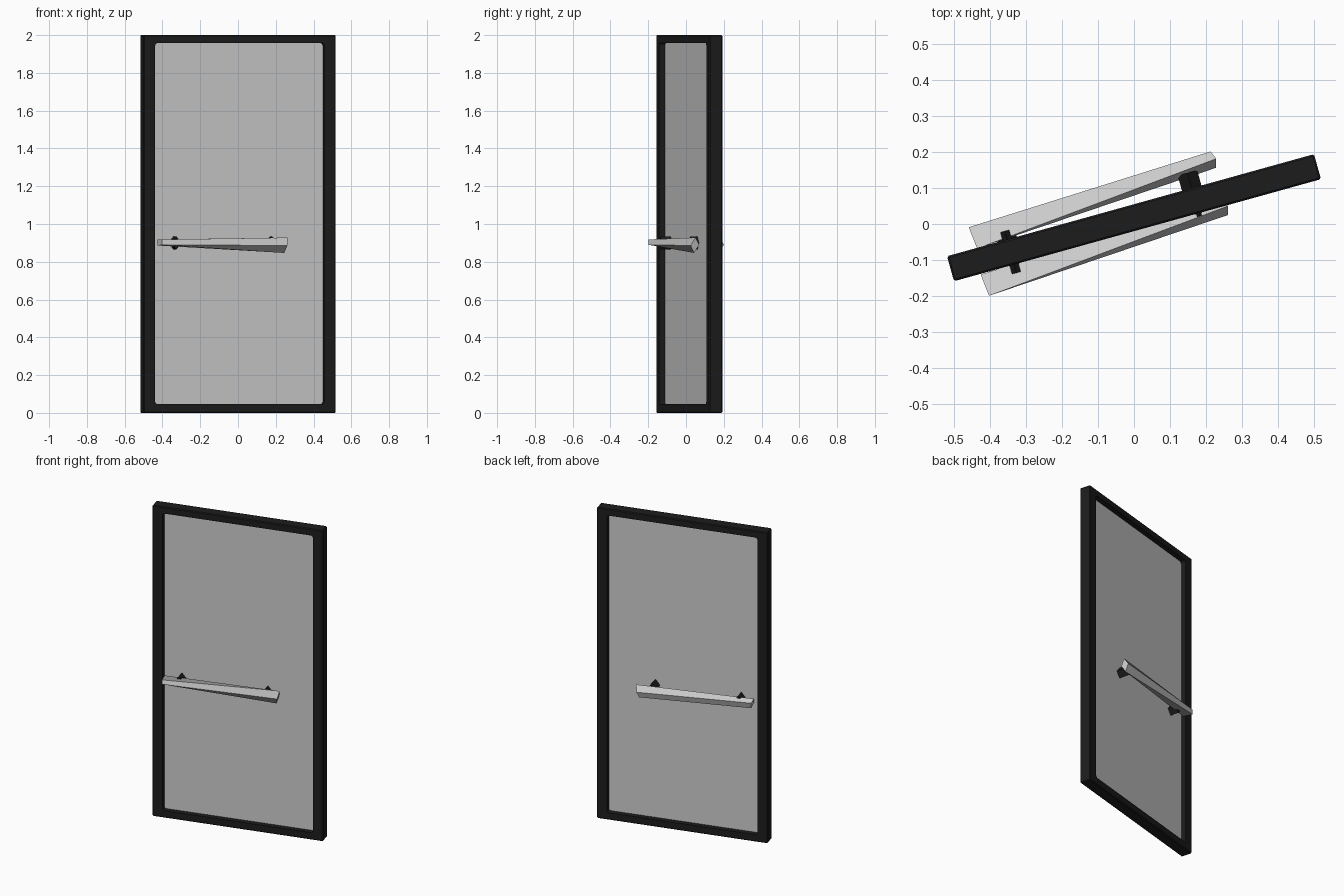
import bpy, bmesh, math
from mathutils import Matrix, Vector

if "Cube" in bpy.data.objects:
    bpy.data.objects.remove(bpy.data.objects["Cube"])

ANGLE = math.atan2(0.285, 1.025)
DOOR = Matrix.Translation((0, 0.0175, 0)) @ Matrix.Rotation(ANGLE, 4, 'Z')

frame_mat = bpy.data.materials.new("black_frame")
frame_mat.diffuse_color = (0.012, 0.012, 0.012, 1)
frame_mat.use_nodes = True
frame_mat.node_tree.nodes["Principled BSDF"].inputs["Base Color"].default_value = frame_mat.diffuse_color


def make_object(name, bm, mat=None):
    bmesh.ops.recalc_face_normals(bm, faces=bm.faces)
    mesh = bpy.data.meshes.new(name)
    bm.to_mesh(mesh)
    bm.free()
    obj = bpy.data.objects.new(name, mesh)
    bpy.context.collection.objects.link(obj)
    if mat:
        mesh.materials.append(mat)
    return obj


def box(name, size, centre, mat=None, bevel=0, vertical_only=False):
    """Box in door space; optionally rounds only the edges along the depth."""
    bm = bmesh.new()
    bmesh.ops.create_cube(bm, size=1)
    bmesh.ops.scale(bm, vec=size, verts=bm.verts)
    bmesh.ops.translate(bm, vec=centre, verts=bm.verts)
    if bevel:
        edges = [e for e in bm.edges if not vertical_only
                 or abs(e.verts[0].co.y - e.verts[1].co.y) > 1e-4]
        bmesh.ops.bevel(bm, geom=edges, offset=bevel, affect='EDGES',
                        segments=3 if vertical_only else 1, profile=0.5)
    bm.transform(DOOR)
    return make_object(name, bm, mat)


def loft(name, start, end, mat=None):
    """Solid between two four-sided cross-sections."""
    bm = bmesh.new()
    a = [bm.verts.new(p) for p in start]
    b = [bm.verts.new(p) for p in end]
    bm.faces.new(a)
    bm.faces.new(b[::-1])
    for i in range(4):
        j = (i + 1) % 4
        bm.faces.new((a[i], b[i], b[j], a[j]))
    return make_object(name, bm, mat)


# Frame with a rounded opening
frame = box("door_frame", (1.056, 0.072, 2), (0, 0, 1), frame_mat, bevel=0.005)
cutter = box("opening_cutter", (0.93, 0.2, 1.912), (0, 0, 1.002),
             frame_mat, bevel=0.014, vertical_only=True)
cutter.hide_render = True
cutter.hide_viewport = True
cut = frame.modifiers.new("opening", 'BOOLEAN')
cut.object = cutter
cut.operation = 'DIFFERENCE'
cut.solver = 'EXACT'

# Glass in the middle of the frame
box("glass_panel", (0.94, 0.008, 1.922), (0, 0, 1.002))

# Twisted tapering handle bars: top outer, bottom outer, bottom inner, top inner
left = [(-0.402, -0.199, 0.918), (-0.402, -0.199, 0.890),
        (-0.425, -0.140, 0.886), (-0.425, -0.140, 0.918)]
right = [(0.261, 0.050, 0.928), (0.261, 0.025, 0.886),
         (0.245, 0.043, 0.847), (0.245, 0.070, 0.890)]
for name, shift in (("front_handle", (0, 0, 0)), ("back_handle", (-0.033, 0.131, 0))):
    loft(name, *[[Vector(p) + Vector(shift) for p in s] for s in (left, right)])

# Diamond posts running through the glass between the handles
for name, u, v0, v1 in (("left_post", -0.355, -0.06, 0.06), ("right_post", 0.176, -0.045, 0.08)):
    ends = [[DOOR @ Vector((u + du, v, 0.9 + dz))
             for du, dz in ((0.028, 0), (0, 0.035), (-0.028, 0), (0, -0.035))]
            for v in (v0, v1)]
    loft(name, *ends, frame_mat)
